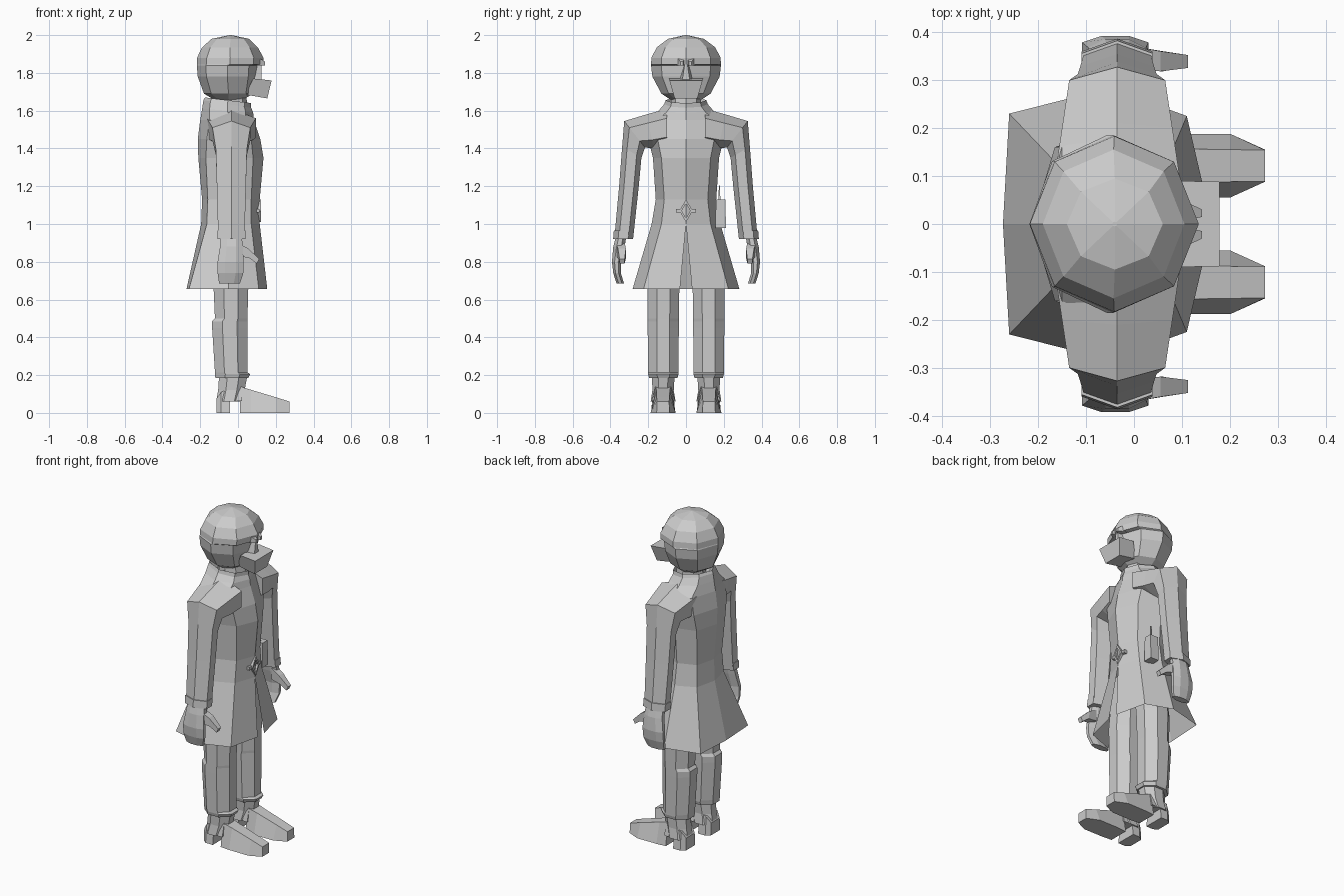
import bpy, bmesh
from math import sin, cos, pi
from mathutils import Vector as V


def loft(name, rings, caps=(True, True), mirror=False, closed=True):
    """Skin a stack of equal-sized point rings with flat faces."""
    bm = bmesh.new()
    vs = [[bm.verts.new(p) for p in r] for r in rings]
    n = len(vs[0])
    for a, b in zip(vs, vs[1:]):
        for i in range(n if closed else n - 1):
            j = (i + 1) % n
            bm.faces.new((a[i], a[j], b[j], b[i]))
    if caps[0]:
        bm.faces.new(vs[0][::-1])
    if caps[1]:
        bm.faces.new(vs[-1])
    bmesh.ops.remove_doubles(bm, verts=bm.verts, dist=0.0005)
    bmesh.ops.recalc_face_normals(bm, faces=bm.faces)
    me = bpy.data.meshes.new(name)
    bm.to_mesh(me)
    bm.free()
    ob = bpy.data.objects.new(name, me)
    bpy.context.collection.objects.link(ob)
    if mirror:
        m = ob.modifiers.new("Mirror", 'MIRROR')
        m.use_axis = (False, True, False)
    return ob


def oval(z, x0, x1, y0, y1, n=8, turn=0.0, dz=0.0):
    """Horizontal polygon filling a box; dz raises the back and drops the front."""
    k = 1 / cos(turn)
    pts = []
    for i in range(n):
        a = 2 * pi * i / n + turn
        pts.append(V(((x0 + x1) / 2 + (x1 - x0) / 2 * cos(a) * k,
                      (y0 + y1) / 2 + (y1 - y0) / 2 * sin(a) * k, z - dz * cos(a))))
    return pts


def tilted(y, z, vy, vz, hx, cx=-0.035):
    """Hexagon across x, with its point along (vy, vz)."""
    return [V((cx + hx / 0.866 * sin(i * pi / 3), y + vy * cos(i * pi / 3),
               z + vz * cos(i * pi / 3))) for i in range(6)]


def rect(x, y0, y1, z0, z1, taper=0.0):
    return [V((x, y0, z0)), V((x, y1, z0)), V((x, y1 - taper, z1)), V((x, y0 + taper, z1))]


# Helmet: faceted ball with recessed face and overhanging brow
loft("helmet", [oval(z, b, f, -w, w) for z, b, f, w in (
    (1.66, -.13, .03, .085), (1.69, -.18, .08, .13), (1.78, -.213, .10, .178),
    (1.84, -.218, .105, .185), (1.845, -.218, .132, .185), (1.88, -.217, .135, .183),
    (1.935, -.19, .105, .155), (1.98, -.14, .06, .095), (2.0, -.045, -.035, .005))])
# Brow points either side of the centre, mask and nose ridge
loft("brow_point", [rect(.08, .0, .06, 1.84, 1.90), rect(.142, .015, .03, 1.84, 1.86)], mirror=True)
loft("nose_ridge", [rect(.07, -.04, .04, 1.76, 1.90, .035), rect(.125, -.02, .02, 1.76, 1.86, .015)])
loft("mask", [
    [V((.04, -.06, 1.685)), V((.04, .06, 1.685)), V((.08, .09, 1.77)), V((.08, -.09, 1.77))],
    [V((.155, -.06, 1.665)), V((.155, .06, 1.665)), V((.178, .088, 1.76)), V((.178, -.088, 1.76))]])
loft("neck", [oval(1.56, -.12, .06, -.085, .085), oval(1.70, -.11, .04, -.075, .075)])

# Coat: half outline per level (back, back corner, side, front corner, front edge)
coat = []
for z, xb, xbc, yb, ys, xfc, yf, xf, gap in (
        (.655, -.273, -.26, .23, .283, .11, .225, .155, .032),
        (1.0, -.195, -.165, .13, .182, .07, .13, .115, 0),
        (1.13, -.19, -.16, .12, .16, .07, .115, .115, 0),
        (1.35, -.21, -.17, .14, .175, .08, .13, .135, 0),
        (1.45, -.213, -.165, .16, .20, .07, .15, .118, 0),
        (1.55, -.20, -.15, .16, .21, .04, .15, .085, 0)):
    half = [(xf, gap), (xfc, yf), (-.05, ys), (xbc, yb), (xb, .0)]
    coat.append([V((x, y, z)) for x, y in half] + [V((x, -y, z)) for x, y in half[-2::-1]])
for z, b, f, w, dz in ((1.60, -.19, .08, .145, .01), (1.635, -.183, .07, .115, .02),
                       (1.655, -.175, .07, .108, .015), (1.61, -.13, .05, .09, .01)):
    r = oval(z, b, f, -w, w, dz=dz)
    coat.append(r + [r[0].copy()])
loft("coat", coat, caps=(False, False), closed=False)

# Sleeves with cuffs
loft("sleeve", [tilted(.10, 1.51, 0, .10, .13), tilted(.19, 1.49, .02, .09, .115),
                tilted(.272, 1.475, .055, .07, .10), tilted(.287, 1.38, .051, .03, .082),
                tilted(.302, 1.2, .052, 0, .077), tilted(.328, .94, .05, 0, .07)], mirror=True)
loft("cuff", [tilted(.329, .965, .053, 0, .074), tilted(.333, .92, .053, 0, .074)], mirror=True)
# Hands: wrist, palm, curled fingers, thumb
loft("hand", [oval(z, a, b, c, d, 8, pi / 8) for z, a, b, c, d in (
    (.94, -.09, .02, .315, .37), (.88, -.095, .025, .325, .385), (.80, -.108, .03, .345, .392),
    (.74, -.108, .028, .345, .385), (.685, -.10, .01, .328, .368))], mirror=True)
loft("thumb", [
    [V((x, y, z)) for x, y, z in ((0, .325, .83), (0, .37, .83), (0, .37, .90), (0, .325, .90))],
    [V((x, y, z)) for x, y, z in ((.06, .318, .82), (.06, .36, .82), (.055, .36, .87), (.055, .318, .87))],
    [V((x, y, z)) for x, y, z in ((.10, .325, .79), (.10, .352, .79), (.112, .352, .815), (.112, .325, .815))]],
    mirror=True)

# Trouser legs with knee crease and turn-up
loft("trouser_leg", [oval(z, a, b, c, d, 8, pi / 8) for z, a, b, c, d in (
    (.185, -.12, .055, .045, .195), (.205, -.122, .065, .04, .20), (.215, -.122, .05, .04, .20),
    (.45, -.137, .05, .038, .203), (.485, -.137, .05, .038, .203), (.50, -.122, .05, .038, .203),
    (.68, -.13, .055, .035, .203), (.98, -.13, .06, .005, .15))], mirror=True)

# Boots: ankle, block heel, arched shank and tapering toe
loft("boot_ankle", [oval(z, a, b, c, d, 8, pi / 8) for z, a, b, c, d in (
    (.06, -.115, .02, .055, .187), (.12, -.105, .035, .065, .178), (.20, -.10, .05, .06, .18))], mirror=True)
loft("boot_heel", [rect(-.115, .075, .167, 0, .075, .005), rect(-.09, .057, .185, 0, .11, .01),
                   rect(-.042, .057, .185, 0, .13, .015)], mirror=True)
loft("boot_shank", [rect(-.06, .06, .182, .062, .13, .01), rect(.02, .06, .182, .062, .14, .02)], mirror=True)
loft("boot_toe", [rect(.01, .06, .182, 0, .14, .02), rect(.07, .055, .187, 0, .122, .03),
                  rect(.20, .055, .188, 0, .083, .033), rect(.273, .088, .155, 0, .06, .001)], mirror=True)

# Belt clasp: open diamond with side tabs and a centre bar
diamond = [(0, 1.13), (.035, 1.07), (0, 1.01), (-.035, 1.07)]
for i in range(4):
    (y0, z0), (y1, z1) = diamond[i], diamond[(i + 1) % 4]
    k = .65
    quad = [(y0, z0), (y1, z1), (y1 * k, 1.07 + (z1 - 1.07) * k), (y0 * k, 1.07 + (z0 - 1.07) * k)]
    loft("clasp_side", [[V((x, y, z)) for y, z in quad] for x in (.09, .122)])
loft("clasp_tab", [rect(x, .03, .052, 1.06, 1.08) for x in (.08, .115)], mirror=True)

# Radio on the hip with its aerial
loft("radio", [rect(x, .155, .212, .98, 1.13, .004) for x in (.0, .055)])
loft("radio_aerial", [rect(x, .172, .182, 1.12, 1.205, .002) for x in (.02, .03)])
